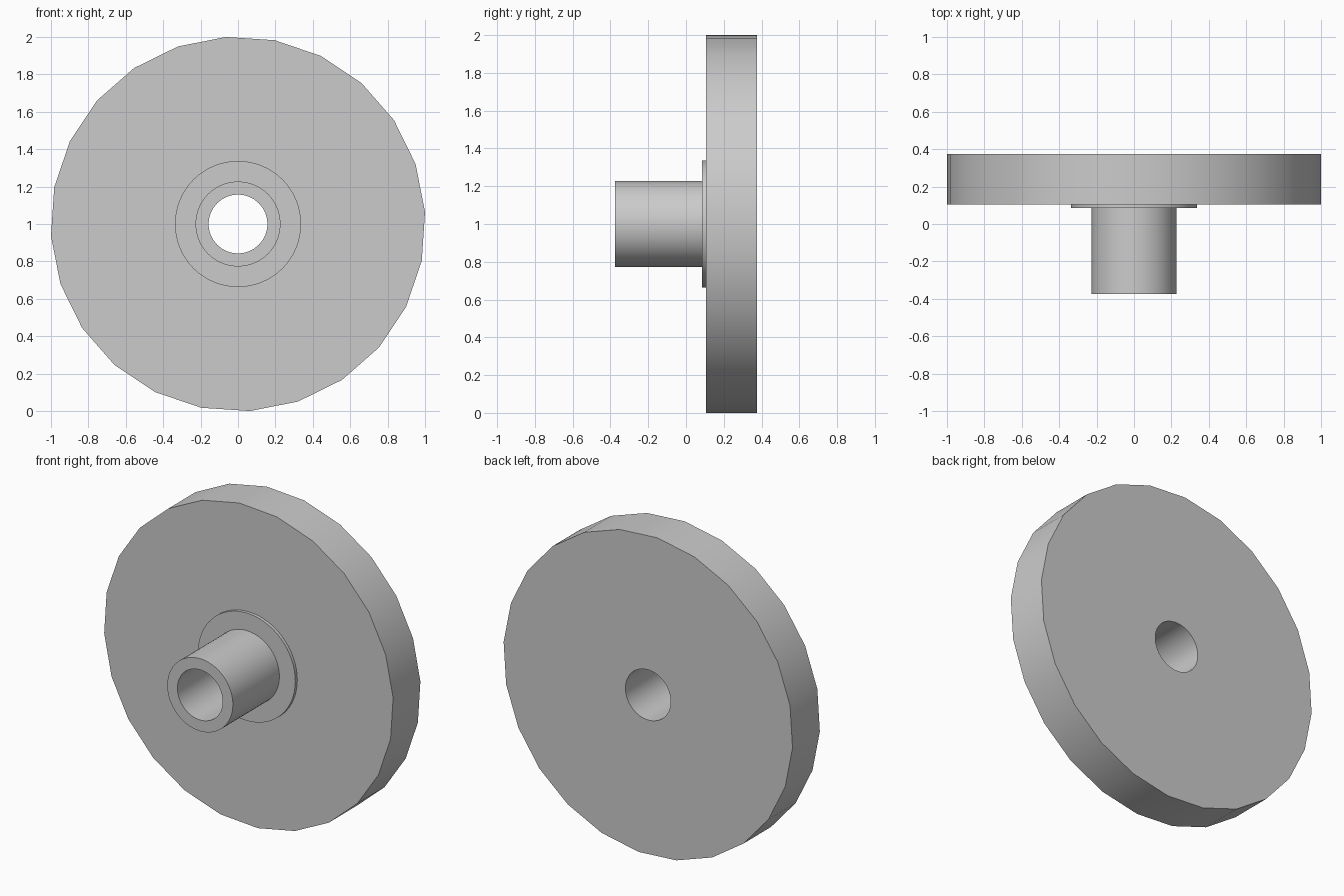
import bpy
import bmesh
from math import sin, cos, radians, tau

cube = bpy.data.objects.get("Cube")
if cube:
    bpy.data.objects.remove(cube, do_unlink=True)

AXIS_Z = 1.0
BORE = 0.157
ROUND = 64

grey = bpy.data.materials.new("plain grey")
grey.use_nodes = True
colour = (0.6, 0.6, 0.6, 1)
grey.diffuse_color = colour
grey.node_tree.nodes["Principled BSDF"].inputs["Base Color"].default_value = colour


def circle(bm, radius, y, count, turn=0.0):
    """Ring of vertices around the y axis."""
    angles = [turn + tau * i / count for i in range(count)]
    return [bm.verts.new((radius * cos(a), y, AXIS_Z + radius * sin(a))) for a in angles]


def loop_edges(bm, ring):
    return [bm.edges.get(pair) or bm.edges.new(pair)
            for pair in zip(ring, ring[1:] + ring[:1])]


def wall(bm, a, b):
    """Quads joining two rings of equal count."""
    n = len(a)
    for i in range(n):
        j = (i + 1) % n
        bm.faces.new((a[i], a[j], b[j], b[i]))


def finish(bm, name):
    bmesh.ops.recalc_face_normals(bm, faces=bm.faces)
    mesh = bpy.data.meshes.new(name)
    bm.to_mesh(mesh)
    bm.free()
    mesh.materials.append(grey)
    obj = bpy.data.objects.new(name, mesh)
    bpy.context.collection.objects.link(obj)
    bpy.ops.object.select_all(action='DESELECT')
    obj.select_set(True)
    bpy.context.view_layer.objects.active = obj
    bpy.ops.object.shade_smooth_by_angle(angle=radians(30))


# Wheel disc: coarse faceted rim with a round bore
bm = bmesh.new()
rims, bores = [], []
for y in (0.105, 0.375):
    rim = circle(bm, 1.002, y, 24, radians(3.7))
    bore = circle(bm, BORE, y, ROUND)
    bmesh.ops.triangle_fill(bm, use_beauty=True,
                            edges=loop_edges(bm, rim) + loop_edges(bm, bore),
                            normal=(0, 1, 0))
    rims.append(rim)
    bores.append(bore)
wall(bm, *rims)
wall(bm, *bores)
finish(bm, "wheel_disc")

# Hub sleeve with its thin shoulder: a closed turned profile (radius, y)
profile = [(BORE, -0.375), (0.227, -0.375), (0.227, 0.085),
           (0.337, 0.085), (0.337, 0.105), (BORE, 0.105)]
bm = bmesh.new()
rings = [circle(bm, r, y, ROUND) for r, y in profile]
for a, b in zip(rings, rings[1:] + rings[:1]):
    wall(bm, a, b)
finish(bm, "hub_sleeve")
